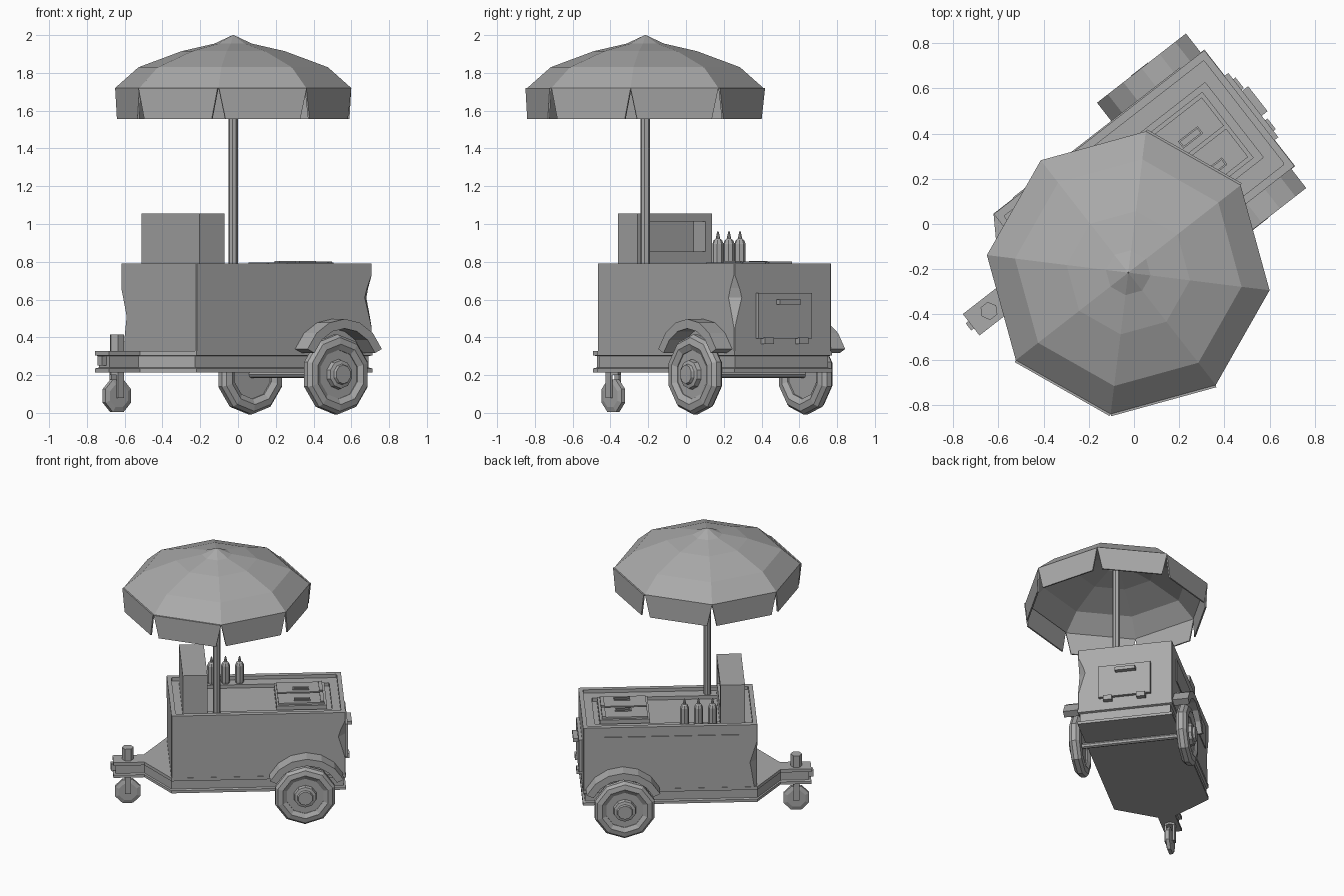
import bpy, bmesh
from math import pi, cos, sin, radians
from mathutils import Matrix, Vector

if "Cube" in bpy.data.objects:
    bpy.data.objects.remove(bpy.data.objects["Cube"])

grey = bpy.data.materials.new("plain grey")
grey.use_nodes = True
grey.diffuse_color = (0.4, 0.4, 0.4, 1)
grey.node_tree.nodes["Principled BSDF"].inputs["Base Color"].default_value = (0.4, 0.4, 0.4, 1)

# The cart is laid out along u (length) and v (width), then turned in plan
PLACE = Matrix.Translation((0.045, 0.15, 0)) @ Matrix.Rotation(radians(37.9), 4, 'Z')


def finish(name, bm, thick=0):
    bmesh.ops.recalc_face_normals(bm, faces=bm.faces)
    bm.transform(PLACE)
    mesh = bpy.data.meshes.new(name)
    bm.to_mesh(mesh)
    bm.free()
    mesh.materials.append(grey)
    ob = bpy.data.objects.new(name, mesh)
    bpy.context.collection.objects.link(ob)
    if thick:
        mod = ob.modifiers.new("thickness", 'SOLIDIFY')
        mod.thickness = thick
        mod.offset = -1
    return ob


def box_mesh(u0, u1, v0, v1, z0, z1):
    bm = bmesh.new()
    bmesh.ops.create_cube(bm, size=1)
    for vert in bm.verts:
        a, b, c = vert.co + Vector((0.5, 0.5, 0.5))
        vert.co = (u0 + a * (u1 - u0), v0 + b * (v1 - v0), z0 + c * (z1 - z0))
    return bm


def box(name, *bounds):
    return finish(name, box_mesh(*bounds))


def loft(name, rings, caps=True, closed=False, thick=0):
    """Skin a list of rings that share one point count."""
    bm = bmesh.new()
    loops = [[bm.verts.new(p) for p in ring] for ring in rings]
    pairs = list(zip(loops, loops[1:]))
    if closed:
        pairs.append((loops[-1], loops[0]))
    for a, b in pairs:
        for i in range(len(a)):
            j = (i + 1) % len(a)
            bm.faces.new((a[i], a[j], b[j], b[i]))
    if caps and not closed:
        bm.faces.new(loops[0])
        bm.faces.new(loops[-1])
    return finish(name, bm, thick)


def lathe(name, profile, sides, centre, axis='Z', phase=0, **kw):
    """Turn (radius, height) points about z, or about v when axis is V."""
    rings = []
    for r, h in profile:
        ring = []
        for i in range(sides):
            t = phase + 2 * pi * i / sides
            p = (r * cos(t), r * sin(t), h) if axis == 'Z' else (r * cos(t), h, r * sin(t))
            ring.append(Vector(centre) + Vector(p))
        rings.append(ring)
    return loft(name, rings, **kw)


# Body: walls with two pinched corners, raised rim and stepped top
def body_ring(u, v, z, pinch=(0.004, 0.004)):
    near, far = pinch
    pts = []
    for su, sv, c in ((1, -1, near), (1, 1, 0.004), (-1, 1, far), (-1, -1, 0.004)):
        a = (su * (u - c), sv * v, z)
        b = (su * u, sv * (v - c), z)
        pts += [a, b] if su * sv < 0 else [b, a]
    return pts


walls = [(0.32, 0.004, 0.02), (0.45, 0.004, 0.04), (0.51, 0.02, 0.05),
         (0.61, 0.05, 0.02), (0.66, 0.035, 0.004), (0.73, 0.004, 0.004), (0.79, 0.004, 0.004)]
body = [body_ring(0.59, 0.325, z, (a, b)) for z, a, b in walls]
steps = [(0.56, 0.29, 0.79), (0.56, 0.29, 0.765), (0.505, 0.21, 0.765), (0.505, 0.21, 0.74)]
loft("cart_body", body + [body_ring(*s) for s in steps])
box("side_panel", -0.477, 0.457, 0.32, 0.331, 0.55, 0.72)


# Chassis: channel frame that narrows into the drawbar
def frame_ring(inset, z):
    half = [(0.592, 0.327), (-0.59, 0.327), (-0.76, 0.06), (-0.97, 0.06)]
    half = [(u - inset if u > 0 else u + inset * (u < -0.9), v - inset) for u, v in half]
    return [(u, v, z) for u, v in half] + [(u, -v, z) for u, v in reversed(half)]


loft("chassis", [frame_ring(o, z) for o, z in
                 ((0, 0.215), (0, 0.235), (0.015, 0.24), (0.015, 0.3), (0, 0.305), (0, 0.328))])
box("drawbar_coupling", -0.985, -0.95, -0.02, 0.02, 0.25, 0.3)

# Serving top: twin lids with handles and hinge strips
box("lid_base", 0.13, 0.47, -0.185, 0.185, 0.73, 0.783)
for side, v0 in (("left", 0.008), ("right", -0.167)):
    v1 = v0 + 0.159
    box(side + "_lid", 0.143, 0.453, v0, v1, 0.78, 0.795)
    box(side + "_lid_hinge", 0.428, 0.453, v0 + 0.01, v1, 0.79, 0.801)
    for k, (a, b, c, d) in enumerate(((0.25, 0.36, 0.03, 0.038), (0.25, 0.36, 0.062, 0.07),
                                      (0.25, 0.258, 0.03, 0.07), (0.352, 0.36, 0.03, 0.07))):
        box(f"{side}_lid_handle_{k + 1}", a, b, v0 + c, v0 + d, 0.79, 0.803)

# Upright cabinet with an open recess
bm = box_mesh(-0.51, -0.343, -0.25, 0.25, 0.74, 1.055)
face = max(bm.faces, key=lambda f: f.calc_center_median().x)
bmesh.ops.inset_region(bm, faces=[face], thickness=0.06)
for vert in face.verts:
    vert.co.z = max(vert.co.z, 0.855)
deep = bmesh.ops.extrude_discrete_faces(bm, faces=[face])["faces"][0]
bmesh.ops.translate(bm, verts=deep.verts, vec=(-0.105, 0, 0))
finish("cabinet", bm)

# Sauce bottles
for k in range(3):
    lathe(f"bottle_{k + 1}", [(0.028, 0.765), (0.03, 0.78), (0.03, 0.895), (0.022, 0.915),
                              (0.012, 0.922), (0.004, 0.96)], 8, (-0.29 + 0.095 * k, 0.25, 0))

# Rear door with handle and feet-like hinges
box("rear_door", 0.58, 0.612, -0.18, 0.18, 0.395, 0.635)
box("rear_door_handle", 0.60, 0.645, -0.06, 0.08, 0.575, 0.6)
for k, v in enumerate((-0.115, 0.115)):
    box(f"rear_door_hinge_{k + 1}", 0.58, 0.625, v - 0.03, v + 0.03, 0.365, 0.4)

# Umbrella: pole, eight-sided canopy and hanging flaps
POLE = (-0.28, -0.245, 0)
lathe("umbrella_pole", [(0.026, 0.74), (0.026, 1.96)], 8, POLE)
lathe("umbrella_canopy", [(0.63, 1.72), (0.505, 1.83), (0.275, 1.915), (0.1, 1.955), (0.003, 2.0)],
      8, POLE, caps=False, thick=0.012)
bm = bmesh.new()
for k in range(8):
    a, b = [Vector((0.63 * cos(t), 0.63 * sin(t), 1.72)) + Vector(POLE)
            for t in (k * pi / 4, (k + 1) * pi / 4)]
    drop, edge = Vector((0, 0, -0.165)), (b - a).normalized() * 0.036
    bm.faces.new([bm.verts.new(p) for p in (a, a + edge + drop, b - edge + drop, b)])
finish("umbrella_flaps", bm, 0.01)

# Road wheels, hubs and fenders, mirrored across the cart
for side, s in (("left", 1), ("right", -1)):
    centre = (0.312, s * 0.37, 0.204)
    tyre = [(0.13, -0.025), (0.16, -0.042), (0.195, -0.035), (0.212, -0.015), (0.212, 0.015),
            (0.195, 0.035), (0.16, 0.042), (0.13, 0.025)]
    lathe(side + "_tyre", [(r, s * h) for r, h in tyre], 10, centre, 'V', pi / 10, closed=True)
    disc = [(0.135, -0.015), (0.135, 0.02), (0.08, 0.02), (0.075, 0.045), (0.055, 0.05),
            (0.05, 0.065)]
    lathe(side + "_wheel_disc", [(r, s * h) for r, h in disc], 10, centre, 'V', pi / 10)
    arch = []
    for k in range(7):
        t = radians(25 + 130 * k / 6)
        arch.append([(0.322 + r * cos(t), s * v, 0.222 + r * sin(t))
                     for r, v in ((0.225, 0.31), (0.275, 0.31), (0.275, 0.433), (0.225, 0.433))])
    loft(side + "_fender", arch)
lathe("axle", [(0.02, -0.37), (0.02, 0.37)], 8, (0.312, 0, 0.204), 'V')

# Jockey wheel under the drawbar
lathe("jockey_stem", [(0.04, 0.2), (0.04, 0.415)], 6, (-0.87, 0, 0))
lathe("jockey_wheel", [(0.065, -0.02), (0.093, -0.012), (0.093, 0.012), (0.065, 0.02)],
      8, (-0.87, 0, 0.09), 'V', pi / 8)
for side, s in (("left", 1), ("right", -1)):
    box(side + "_jockey_fork", -0.89, -0.85, s * 0.029 - 0.007, s * 0.029 + 0.007, 0.08, 0.22)
